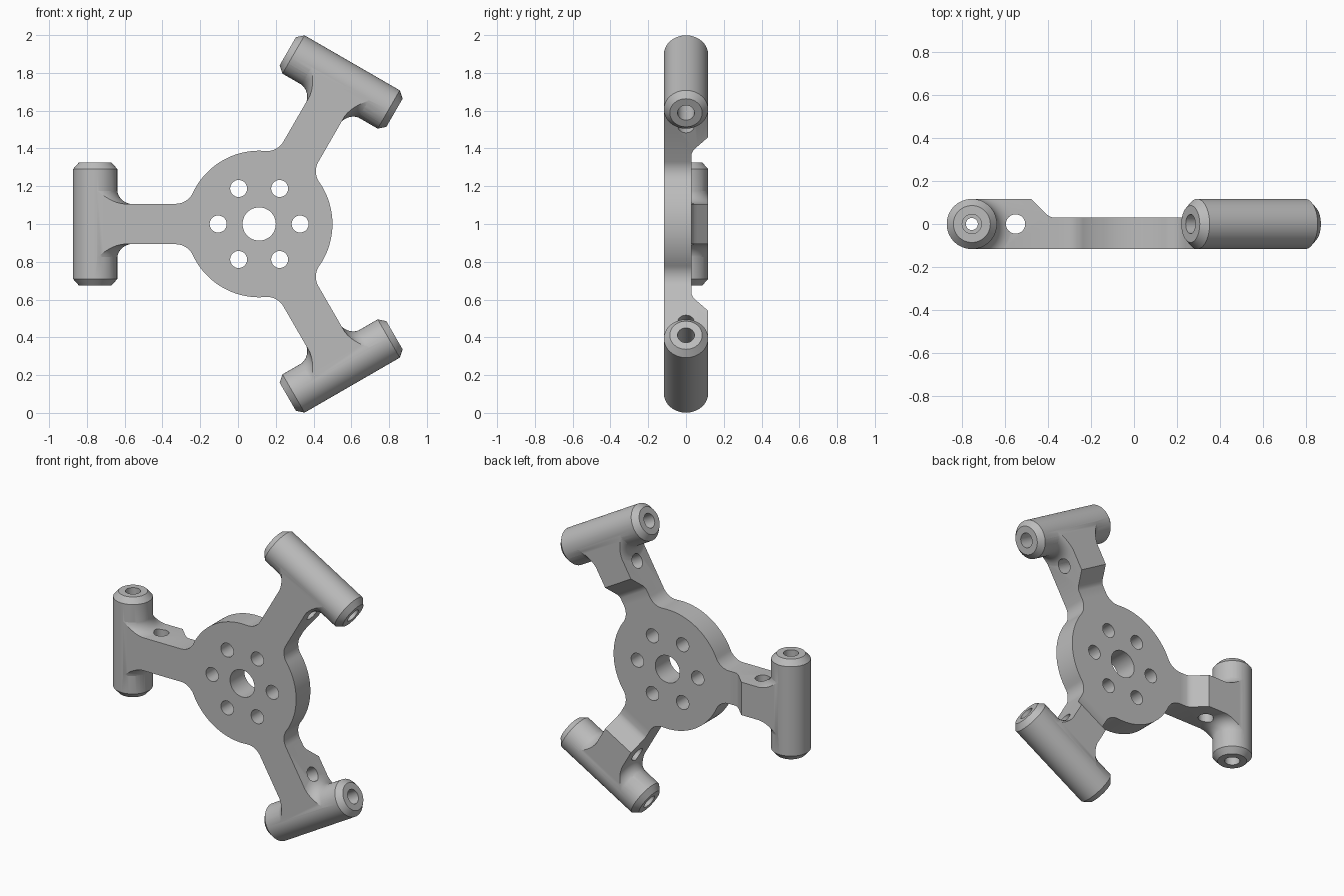
import bpy, bmesh
from math import sin, cos, pi, radians, atan2, sqrt
from mathutils import Vector

cube = bpy.data.objects.get("Cube")
if cube:
    bpy.data.objects.remove(cube, do_unlink=True)

CENTRE = Vector((0.112, 0, 1))
ARMS = [radians(a) for a in (60, 180, 300)]
HUB_R, ARM_W, HUB_FILLET = 0.388, 0.107, 0.1
AXIS, BARREL_R, HALF_LEN, FILLET = 0.868, 0.117, 0.326, 0.08
FACE = 0.1165      # half thickness of the arm ends

grey = bpy.data.materials.new("light_grey")
grey.use_nodes = True
grey.diffuse_color = (0.5, 0.5, 0.5, 1)
grey.node_tree.nodes["Principled BSDF"].inputs["Base Color"].default_value = (0.5, 0.5, 0.5, 1)


def place(angle, s, t, y):
    """Point at s along an arm, t across it and y in depth."""
    return CENTRE + Vector((s * cos(angle) - t * sin(angle), y,
                            s * sin(angle) + t * cos(angle)))


def make(name, solids):
    """Each solid is a list of vertex rings, skinned and capped."""
    bm = bmesh.new()
    for rings in solids:
        loops = [[bm.verts.new(p) for p in ring] for ring in rings]
        n = len(loops[0])
        for a, b in zip(loops, loops[1:]):
            for i in range(n):
                bm.faces.new((a[i], a[(i + 1) % n], b[(i + 1) % n], b[i]))
        bm.faces.new(loops[0])
        bm.faces.new(loops[-1])
    bmesh.ops.recalc_face_normals(bm, faces=bm.faces)
    mesh = bpy.data.meshes.new(name)
    bm.to_mesh(mesh)
    bm.free()
    mesh.materials.append(grey)
    obj = bpy.data.objects.new(name, mesh)
    bpy.context.collection.objects.link(obj)
    return obj


def lathe(angle, s, profile, n=48):
    """Turn (radius, height) points about an axis across the arm."""
    turns = [2 * pi * i / n for i in range(n)]
    return [[place(angle, s + r * cos(a), h, r * sin(a)) for a in turns]
            for r, h in profile]


def mirrored(profile):
    return profile + [(r, -h) for r, h in reversed(profile)]


def triangle(apothem, y):
    """Triangle whose sides cross the three arms squarely."""
    return [place(a + pi / 3, 2 * apothem, 0, y) for a in ARMS]


def round_hole(x, z, r, n=32):
    return [[CENTRE + Vector((x + r * cos(2 * pi * i / n), y, z + r * sin(2 * pi * i / n)))
             for i in range(n)] for y in (-0.3, 0.3)]


def combine(body, tool, operation):
    mod = body.modifiers.new(operation, "BOOLEAN")
    mod.operation, mod.object, mod.solver = operation, tool, "EXACT"
    bpy.context.view_layer.objects.active = body
    bpy.ops.object.modifier_apply(modifier=mod.name)
    bpy.data.objects.remove(tool, do_unlink=True)


# Hub and arm outline with filleted inner corners
fs = sqrt((HUB_R + HUB_FILLET) ** 2 - (ARM_W + HUB_FILLET) ** 2)
ft = ARM_W + HUB_FILLET
meet = atan2(ft, fs)
half = []
for i in range(16):
    a = -pi / 3 + (pi / 3 - meet) * i / 16
    half.append((HUB_R * cos(a), HUB_R * sin(a)))
for i in range(13):
    a = pi - meet + (meet - pi / 2) * i / 12
    half.append((fs + HUB_FILLET * cos(a), -ft + HUB_FILLET * sin(a)))
half.append((AXIS + 0.05, -ARM_W))
lobe = half + [(s, -t) for s, t in reversed(half[1:])]
plate = [[place(a, s, t, y) for a in ARMS for s, t in lobe] for y in (-0.2, 0.2)]
body = make("three_arm_bracket", [plate])

# Flared collars blending the arms into the barrels
curve = [(BARREL_R - 0.001 + FILLET * (1 - cos(a)), ARM_W + FILLET * (1 - sin(a)))
         for a in (pi / 2 * i / 10 for i in range(10))]
curve.append((BARREL_R + FILLET, ARM_W - 0.002))
combine(body, make("collars", [lathe(a, AXIS, mirrored(curve), 64) for a in ARMS]), "UNION")

# Trim to thickness, then lower the middle of the back
combine(body, make("trim", [[triangle(AXIS, -FACE), triangle(AXIS, FACE)]]), "INTERSECT")
pocket = [(0.49, 0.03), (0.505, 0.035), (0.52, 0.045), (0.535, 0.06), (0.64, 0.165)]
combine(body, make("pocket", [[triangle(a, y) for a, y in pocket]]), "DIFFERENCE")

# Chamfered barrels at the arm ends
barrel = mirrored([(0.086, HALF_LEN), (BARREL_R, HALF_LEN - 0.035)])
combine(body, make("barrels", [lathe(a, AXIS, barrel, 64) for a in ARMS]), "UNION")

# Stepped barrel bores, cross holes and hub holes
bore = mirrored([(0.045, 0.4), (0.045, 0.12), (0.028, 0.12)])
holes = [lathe(a, AXIS, bore, 32) for a in ARMS]
holes += [lathe(a, 0.664, [(0.045, -0.25), (0.045, 0.25)], 32) for a in ARMS]
holes += [round_hole(0.217 * cos(k * pi / 3), 0.217 * sin(k * pi / 3), 0.045) for k in range(6)]
holes.append(round_hole(0, 0, 0.088, 48))
combine(body, make("holes", holes), "DIFFERENCE")

# Smooth curved faces, keep edges crisp
bpy.ops.object.select_all(action="DESELECT")
body.select_set(True)
bpy.context.view_layer.objects.active = body
bpy.ops.object.shade_smooth_by_angle(angle=radians(25))
